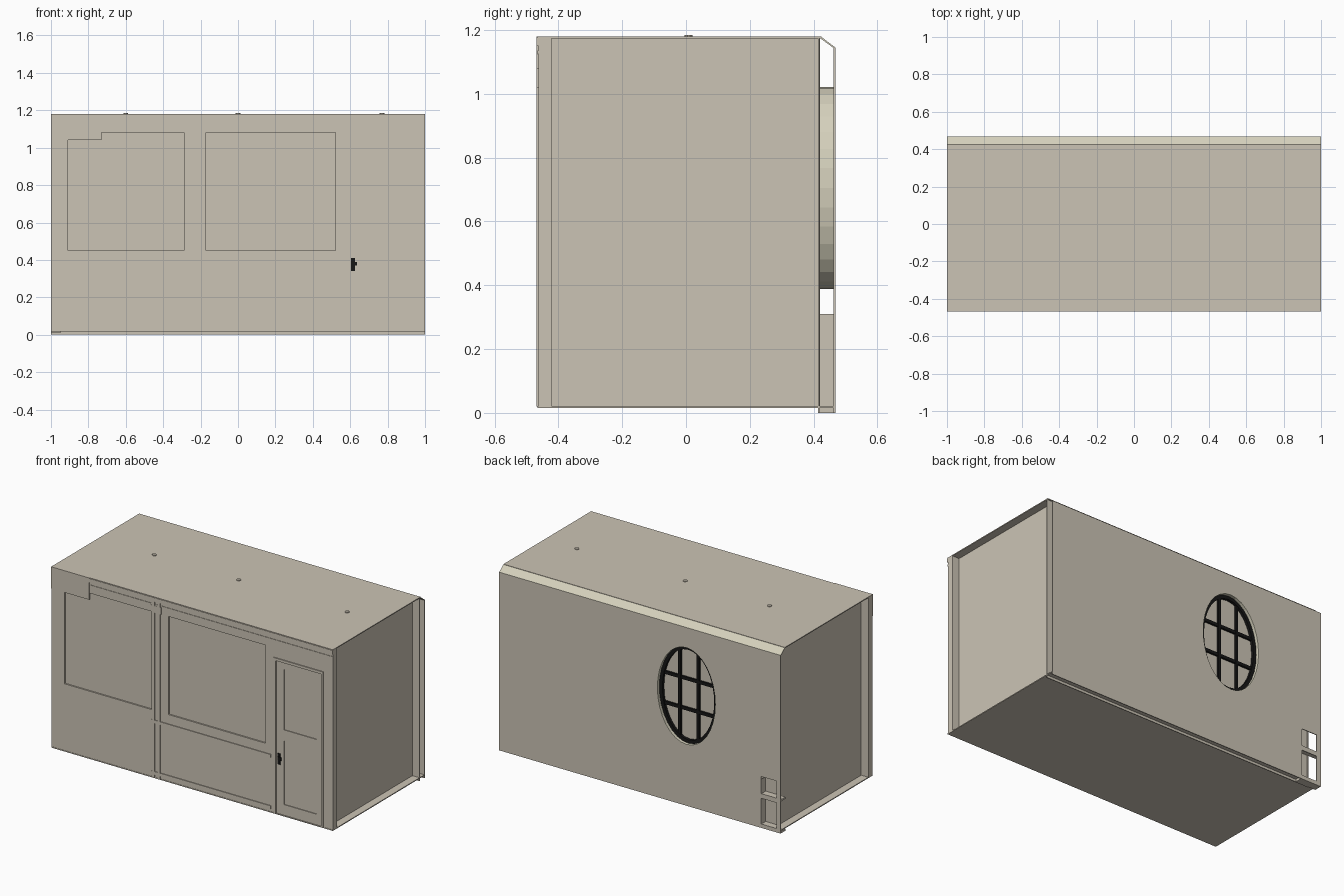
import bpy, bmesh, math

if "Cube" in bpy.data.objects:
    bpy.data.objects.remove(bpy.data.objects["Cube"])

def material(name, rgb):
    m = bpy.data.materials.new(name)
    m.diffuse_color = (*rgb, 1)
    m.use_nodes = True
    m.node_tree.nodes["Principled BSDF"].inputs["Base Color"].default_value = m.diffuse_color
    return m

WALL = material("warm_stone", (0.60, 0.55, 0.46))
TRIM = material("pale_cream", (0.66, 0.63, 0.50))
BLACK = material("black_metal", (0.008, 0.008, 0.008))

def make(name, bm, mat):
    bmesh.ops.recalc_face_normals(bm, faces=bm.faces)
    me = bpy.data.meshes.new(name)
    bm.to_mesh(me)
    bm.free()
    ob = bpy.data.objects.new(name, me)
    bpy.context.collection.objects.link(ob)
    me.materials.append(mat)
    return ob

def box(name, x, y, z, mat=WALL):
    """Box from (min, max) ranges."""
    bm = bmesh.new()
    bmesh.ops.create_cube(bm, size=1)
    for v in bm.verts:
        for i, r in enumerate((x, y, z)):
            v.co[i] = r[0] if v.co[i] < 0 else r[1]
    return make(name, bm, mat)

CX, CZ, RX, RZ, SEG = -0.33, 0.705, 0.21, 0.315, 32

def oval(name, y0, y1, k=1.0, inner=0.0, mat=WALL):
    """Oval plate, or oval ring when inner > 0, facing y."""
    bm = bmesh.new()
    def loop(s, y):
        return [bm.verts.new((CX + (RX - s) * math.cos(a), y, CZ + (RZ - s) * math.sin(a)))
                for a in (2 * math.pi * i / SEG for i in range(SEG))]
    loops = [loop(k, y0), loop(k, y1)]
    if inner:
        loops += [loop(inner, y1), loop(inner, y0)]
    else:
        bm.faces.new(loops[0])
        bm.faces.new(loops[1])
    n = len(loops)
    for j in range(n if inner else 1):
        a, b = loops[j], loops[(j + 1) % n]
        for i in range(SEG):
            h = (i + 1) % SEG
            bm.faces.new((a[i], a[h], b[h], b[i]))
    return make(name, bm, mat)

def cut(target, cutters):
    for c in cutters:
        m = target.modifiers.new("cut", "BOOLEAN")
        m.operation, m.solver, m.object = "DIFFERENCE", "EXACT", c
    dg = bpy.context.evaluated_depsgraph_get()
    me = bpy.data.meshes.new_from_object(target.evaluated_get(dg))
    target.modifiers.clear()
    target.data = me
    for c in cutters:
        bpy.data.objects.remove(c)

# Floor, roof and recessed end walls
box("floor", (-1, 1), (-0.465, 0.465), (0.016, 0.022))
box("roof", (-1, 1), (-0.465, 0.425), (1.174, 1.18))
for s, n in ((-1, "left"), (1, "right")):
    box(n + "_end_wall", sorted((s * 0.95, s * 0.94)), (-0.425, 0.42), (0.022, 1.174))

# Hollow back wall: outer sheet with oval window and corner notches
outer = box("back_wall_outer", (-1, 1), (0.463, 0.468), (0, 1.145))
cut(outer, [oval("cutter", 0.40, 0.50, 0.0),
            box("cutter", (-0.97, -0.86), (0.4, 0.5), (0.22, 0.33)),
            box("cutter", (-0.97, -0.86), (0.4, 0.5), (0.025, 0.19))])
inner = box("back_wall_inner", (-0.95, 1), (0.414, 0.419), (0, 1.174))
cut(inner, [oval("cutter", 0.38, 0.50, 0.0)])
box("notch_backing", (-0.86, -0.855), (0.419, 0.463), (0, 0.31))
for z in (0.205, 0.0):
    box("notch_shelf", (-1, -0.86), (0.419, 0.463), (z, z + 0.012))

# Sloped strip along the top back edge
bm = bmesh.new()
prof = [(0.422, 1.18), (0.468, 1.145), (0.463, 1.143), (0.420, 1.175)]
f = bm.faces.new([bm.verts.new((-1, y, z)) for y, z in prof])
ext = bmesh.ops.extrude_face_region(bm, geom=[f])
for g in ext["geom"]:
    if isinstance(g, bmesh.types.BMVert):
        g.co.x = 1
make("roof_edge_slope", bm, TRIM)

# Oval window
oval("window_reveal", 0.414, 0.468, -0.002, 0.004, TRIM)
oval("window_pane", 0.425, 0.431, 0.004)
oval("window_frame", 0.425, 0.448, 0.004, 0.026, BLACK)
for s in (-1, 1):
    x, z = CX + s * 0.065, CZ + s * 0.097
    hz = (RZ - 0.02) * math.sqrt(1 - (0.065 / (RX - 0.02)) ** 2)
    hx = (RX - 0.02) * math.sqrt(1 - (0.097 / (RZ - 0.02)) ** 2)
    box("window_upright_bar", (x - 0.009, x + 0.009), (0.428, 0.445), (CZ - hz, CZ + hz), BLACK)
    box("window_cross_bar", (CX - hx, CX + hx), (0.428, 0.443), (z - 0.01, z + 0.01), BLACK)

# Front wall with recessed panels and doorway
front = box("front_wall", (-1, 1), (-0.463, -0.422), (0.02, 1.178))
cut(front, [box("cutter", x, (-0.5, -0.454), z) for x, z in (
    ((-0.91, -0.29), (0.45, 1.08)), ((-0.17, 0.52), (0.45, 1.08)),
    ((0.595, 0.92), (0.022, 1.005)))])

# Front mouldings
for z0, z1, y in ((1.125, 1.135, -0.466), (1.15, 1.176, -0.468)):
    box("cornice", (-0.97, 1), (y, -0.46), (z0, z1))
for x in (-0.285, -0.245):
    box("front_post", (x, x + 0.02), (-0.468, -0.46), (0.02, 1.15))
box("post_cap", (-0.29, -0.22), (-0.468, -0.46), (1.08, 1.125))
for z in (0.37, 0.04):
    box("front_rail", (-0.29, 0.56), (-0.468, -0.46), (z, z + 0.02))

# Corner plate at the top left
box("corner_plate", (-1, -0.73), (-0.469, -0.462), (1.04, 1.18))

# Door with frame, two sunk panels and handle
door = box("door", (0.597, 0.918), (-0.461, -0.45), (0.022, 1.003))
cut(door, [box("cutter", (0.65, 0.88), (-0.5, -0.456), z)
           for z in ((0.09, 0.50), (0.57, 0.96))])
box("door_panel_rail", (0.65, 0.88), (-0.461, -0.452), (0.50, 0.57))
for x in (0.58, 0.917):
    box("door_jamb", (x, x + 0.015), (-0.469, -0.45), (0.02, 1.005))
box("door_head", (0.58, 0.932), (-0.469, -0.45), (1.003, 1.02))
box("handle_plate", (0.605, 0.625), (-0.465, -0.46), (0.34, 0.41), BLACK)
box("handle_lever", (0.61, 0.635), (-0.469, -0.463), (0.37, 0.39), BLACK)

# Small roof studs
for x in (-0.6, 0, 0.77):
    bm = bmesh.new()
    bmesh.ops.create_cone(bm, cap_ends=True, segments=10, radius1=0.013, radius2=0.013, depth=0.008)
    stud = make("roof_stud", bm, WALL)
    stud.location = (x, 0.008, 1.181)
